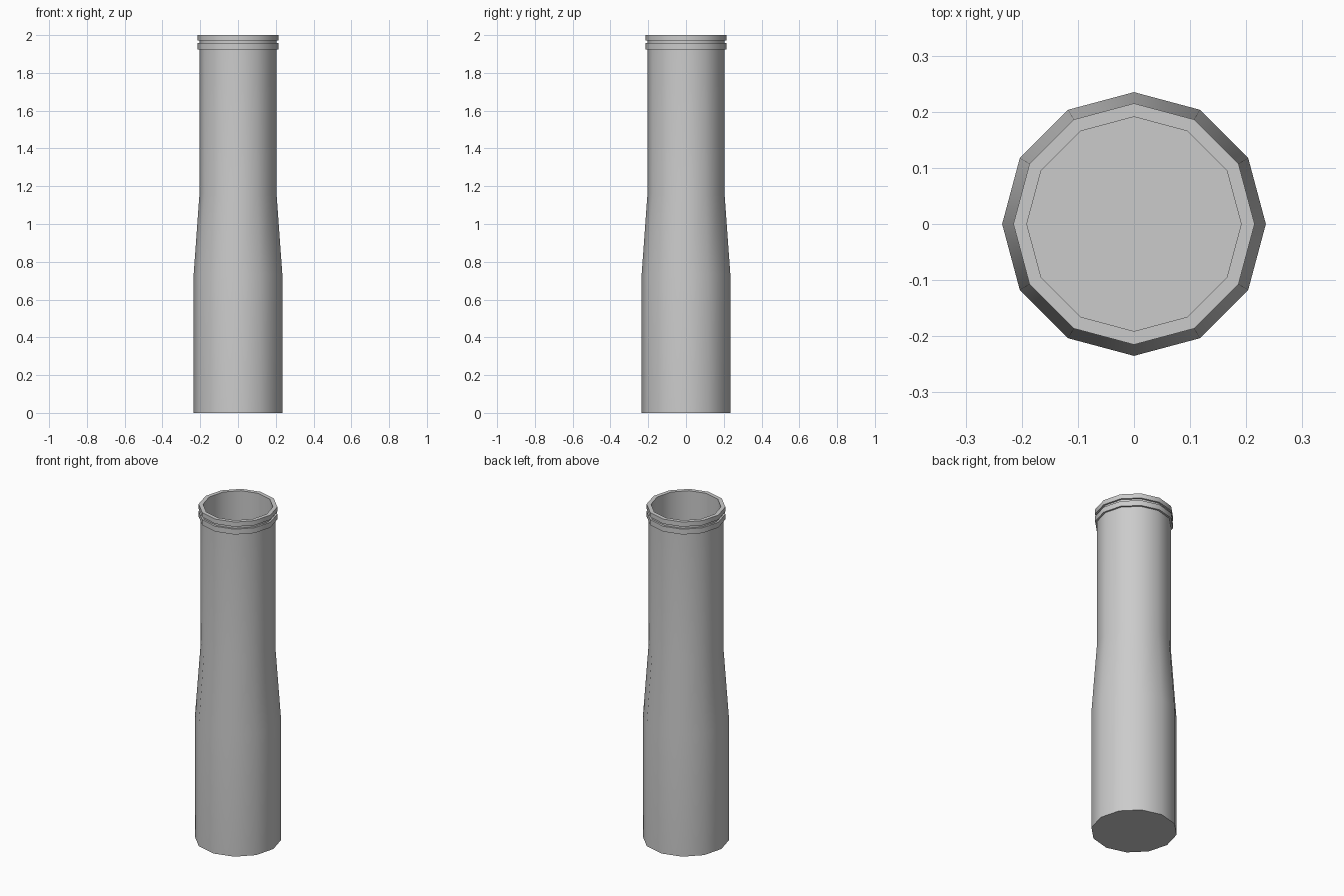
import bpy, bmesh, math

if "Cube" in bpy.data.objects:
    bpy.data.objects.remove(bpy.data.objects["Cube"])

SIDES = 12

def lathe(name, profile):
    """Spin a closed (radius, z) profile around z; radius 0 becomes a pole."""
    bm = bmesh.new()
    rings = []
    for r, z in profile:
        if r == 0:
            rings.append([bm.verts.new((0, 0, z))] * SIDES)
        else:
            rings.append([bm.verts.new((r * math.cos(2 * math.pi * i / SIDES),
                                        r * math.sin(2 * math.pi * i / SIDES), z))
                          for i in range(SIDES)])
    for a, b in zip(rings, rings[1:]):
        for i in range(SIDES):
            j = (i + 1) % SIDES
            bm.faces.new(list(dict.fromkeys((a[i], a[j], b[j], b[i]))))
    bmesh.ops.recalc_face_normals(bm, faces=bm.faces)
    mesh = bpy.data.meshes.new(name)
    bm.to_mesh(mesh)
    bm.free()
    obj = bpy.data.objects.new(name, mesh)
    bpy.context.collection.objects.link(obj)
    bpy.context.view_layer.objects.active = obj
    obj.select_set(True)
    bpy.ops.object.shade_smooth_by_angle(angle=math.radians(40))
    return obj

# Hollow tube: wide base, taper, narrow neck, two rim bands and the bore
lathe("tapered_tube", [
    (0, 0), (0.235, 0), (0.235, 0.73), (0.204, 1.16), (0.204, 1.925),
    (0.215, 1.925), (0.215, 1.957), (0.204, 1.957), (0.204, 1.972),
    (0.215, 1.972), (0.215, 2.0), (0.191, 2.0), (0.191, 0.03), (0, 0.03),
])
